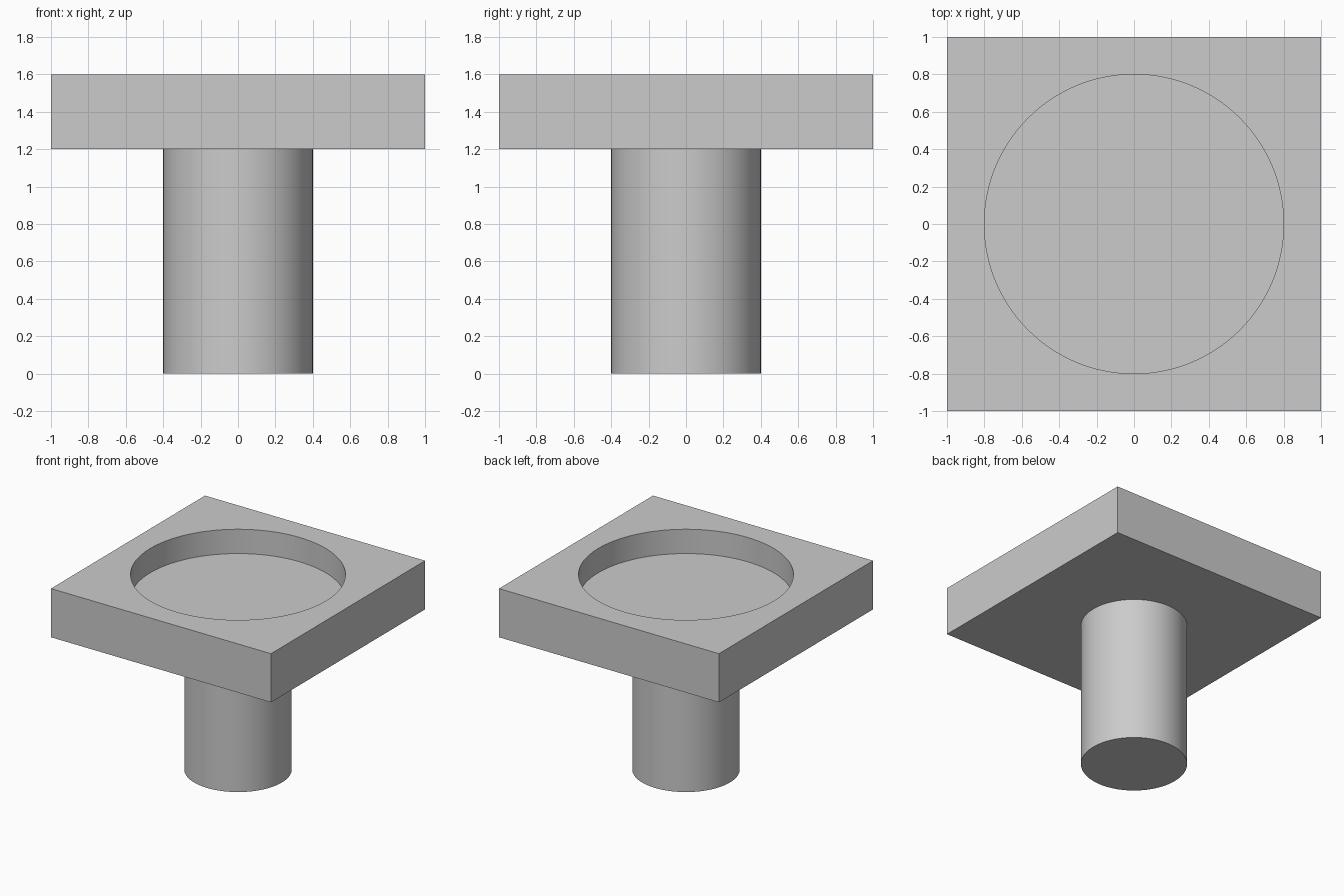
import bpy
import math

if "Cube" in bpy.data.objects:
    bpy.data.objects.remove(bpy.data.objects["Cube"])

SEGMENTS = 128


def cylinder(name, radius, z0, z1):
    bpy.ops.mesh.primitive_cylinder_add(
        vertices=SEGMENTS, radius=radius, depth=z1 - z0,
        location=(0, 0, (z0 + z1) / 2))
    obj = bpy.context.object
    obj.name = name
    return obj


def apply_boolean(target, tool, operation):
    mod = target.modifiers.new(operation.title(), 'BOOLEAN')
    mod.operation = operation
    mod.solver = 'EXACT'
    mod.object = tool
    bpy.ops.object.select_all(action='DESELECT')
    target.select_set(True)
    bpy.context.view_layer.objects.active = target
    bpy.ops.object.modifier_apply(modifier=mod.name)
    bpy.data.objects.remove(tool, do_unlink=True)


# Square plate
bpy.ops.mesh.primitive_cube_add(size=1, location=(0, 0, 1.4))
plate = bpy.context.object
plate.name = "pedestal_plate"
plate.scale = (2, 2, 0.4)
bpy.ops.object.transform_apply(location=True, rotation=False, scale=True)

# Round stem, merged into the plate underside
apply_boolean(plate, cylinder("stem", 0.4, 0, 1.3), 'UNION')

# Shallow round recess in the top
apply_boolean(plate, cylinder("recess_cutter", 0.8, 1.4, 1.8), 'DIFFERENCE')

bpy.ops.object.shade_smooth_by_angle(angle=math.radians(30))
